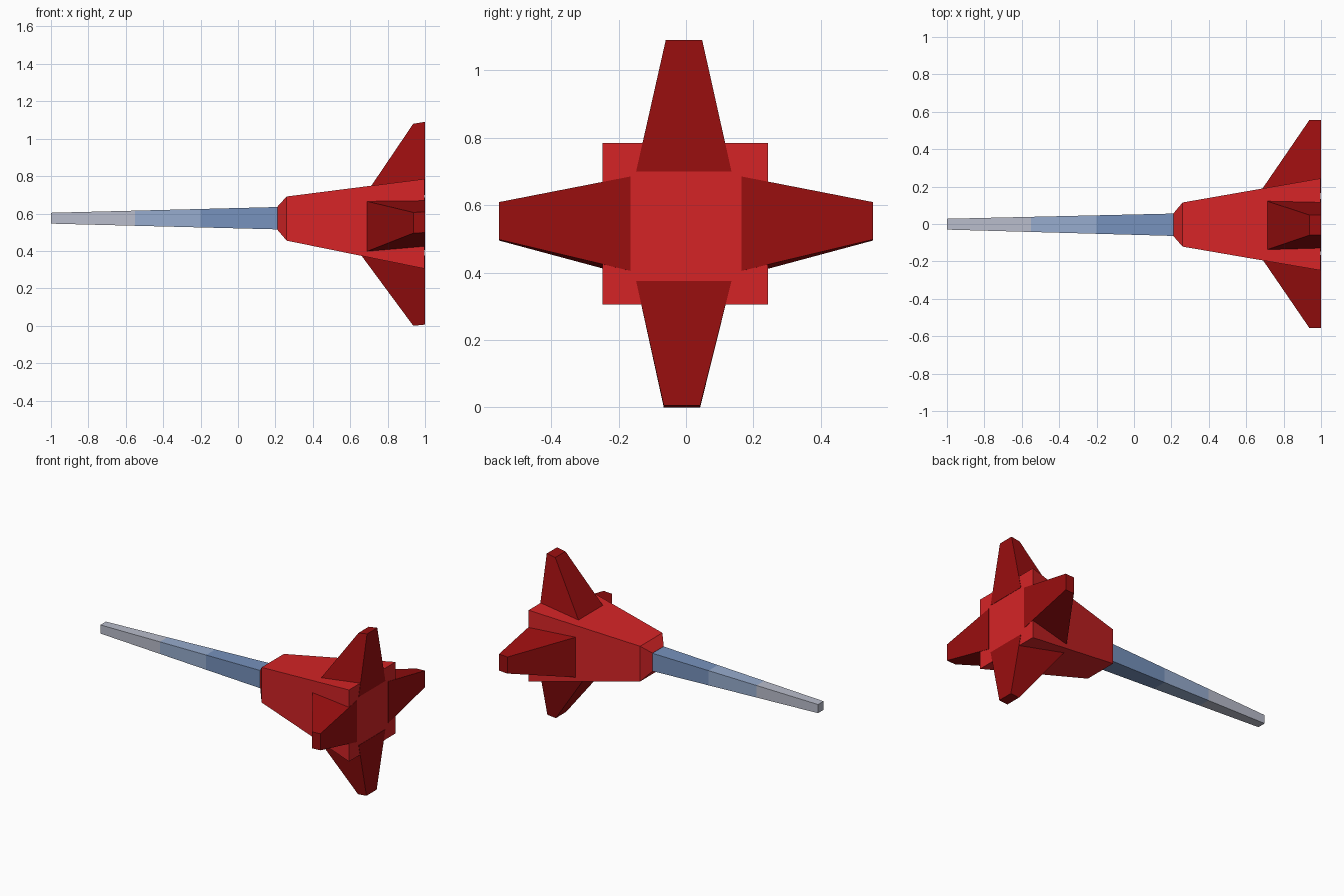
import bpy, bmesh

if "Cube" in bpy.data.objects:
    bpy.data.objects.remove(bpy.data.objects["Cube"])


def material(name, rgb):
    m = bpy.data.materials.new(name)
    m.diffuse_color = (*[(c / 255 / 12.92 if c < 11 else ((c / 255 + 0.055) / 1.055) ** 2.4) for c in rgb], 1)
    m.use_nodes = True
    m.node_tree.nodes["Principled BSDF"].inputs["Base Color"].default_value = m.diffuse_color
    return m


body_red = material("bright red", (213, 36, 38))
fin_red = material("dark red", (154, 14, 15))
tip_grey = material("pale grey", (185, 189, 203))
mid_blue = material("light blue", (151, 172, 206))
base_blue = material("steel blue", (119, 146, 189))


def loft(name, rings, mats):
    """Skin a series of four-cornered rings; mats gives one material per span."""
    bm = bmesh.new()
    loops = [[bm.verts.new(p) for p in r] for r in rings]
    for i, (a, b) in enumerate(zip(loops, loops[1:])):
        for k in range(4):
            n = (k + 1) % 4
            f = bm.faces.new((a[k], a[n], b[n], b[k]))
            f.material_index = min(i, len(mats) - 1)
    bm.faces.new(loops[0])
    bm.faces.new(loops[-1]).material_index = len(mats) - 1
    bmesh.ops.recalc_face_normals(bm, faces=bm.faces)
    me = bpy.data.meshes.new(name)
    bm.to_mesh(me)
    bm.free()
    for m in mats:
        me.materials.append(m)
    ob = bpy.data.objects.new(name, me)
    bpy.context.collection.objects.link(ob)
    return ob


def section(x, y, hy, z, hz):
    """Rectangle across the long axis, centred on (y, z)."""
    return [(x, y - hy, z - hz), (x, y + hy, z - hz), (x, y + hy, z + hz), (x, y - hy, z + hz)]


# Tapered square needle in three colour bands
def needle_ring(x):
    t = (x + 1) / 1.22
    h = 0.029 + 0.031 * t
    return section(x, -0.001 - 0.003 * t, h, 0.575, h)


loft("needle", [needle_ring(x) for x in (-1, -0.55, -0.2, 0.22)],
     [tip_grey, mid_blue, base_blue])

# Flared square body with a bevelled nose
loft("body", [section(0.21, -0.004, 0.06, 0.575, 0.061),
              section(0.26, -0.003, 0.118, 0.573, 0.118),
              section(0.998, -0.002, 0.246, 0.545, 0.24)], [body_red])

# Side fins: wide root inside the body, narrow swept tip
for name, s in (("right_fin", -1), ("left_fin", 1)):
    root, tip = s * 0.165, s * 0.555
    loft(name, [[(0.67, root, 0.39), (1, root, 0.405), (1, root, 0.685), (0.67, root, 0.67)],
                [(0.937, tip, 0.495), (1, tip, 0.498), (1, tip, 0.609), (0.937, tip, 0.606)]],
         [fin_red])

# Upper and lower fins: (root x, root z, tip front z, tip back z, tip y shift)
for name, rx, rz, zf, zb, dy in (("upper_fin", 0.68, 0.70, 1.08, 1.09, -0.006),
                                 ("lower_fin", 0.66, 0.375, 0.0, 0.006, -0.012)):
    loft(name, [[(rx, -0.148, rz), (1, -0.148, rz), (1, 0.135, rz), (rx, 0.133, rz)],
                [(0.937, dy - 0.054, zf), (1, dy - 0.054, zb), (1, dy + 0.054, zb), (0.937, dy + 0.054, zf)]],
         [fin_red])
